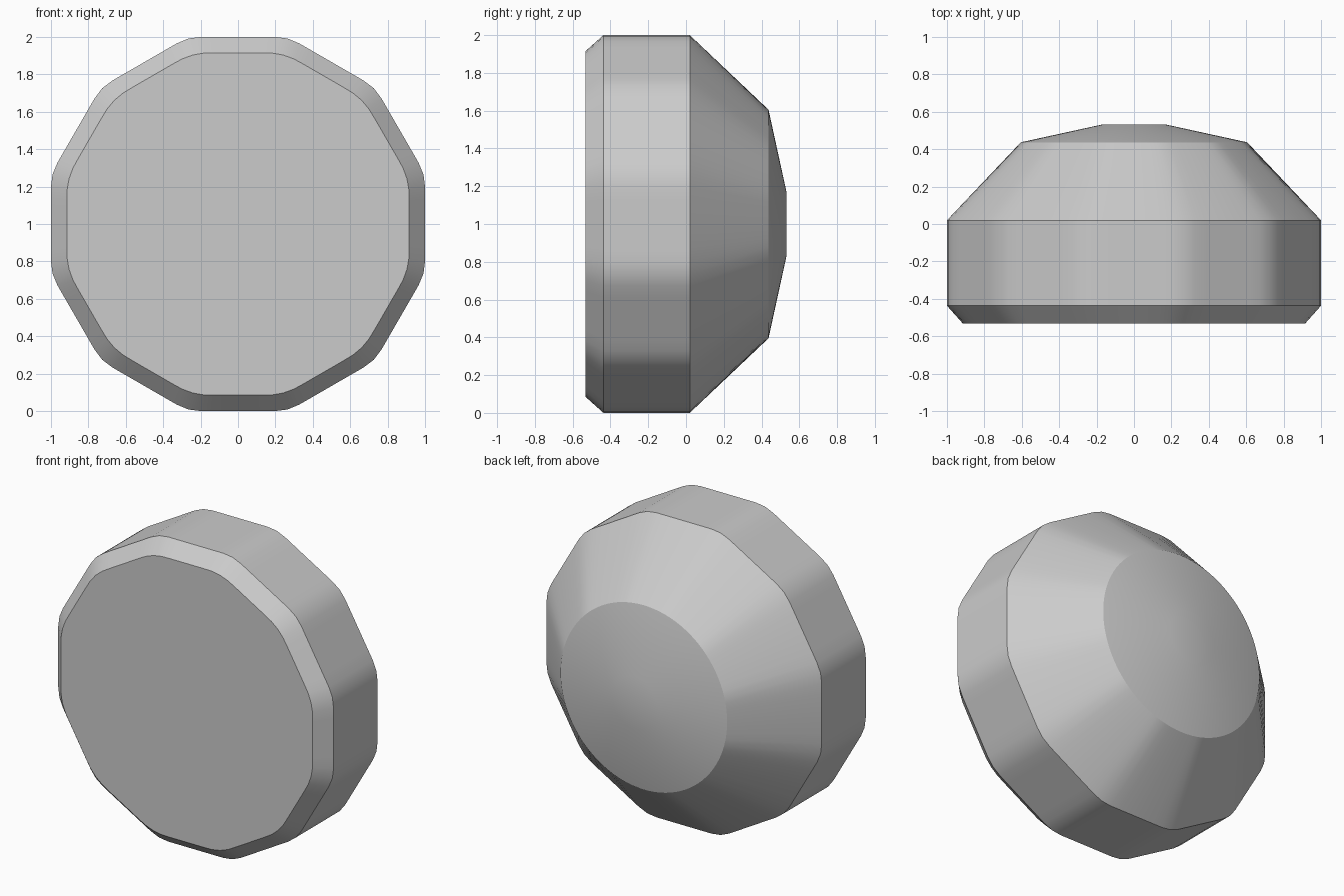
import bpy, bmesh
from math import sin, cos, sqrt, radians, pi

cube = bpy.data.objects.get("Cube")
if cube:
    bpy.data.objects.remove(cube, do_unlink=True)

SIDES = 12
STEPS = 96
HALF = pi / SIDES

grey = bpy.data.materials.new("plain grey")
grey.use_nodes = True
colour = (0.6, 0.6, 0.6, 1)
grey.diffuse_color = colour
grey.node_tree.nodes["Principled BSDF"].inputs["Base Color"].default_value = colour


def reach(angle, apothem, fillet):
    """Distance from the axis to a twelve-sided outline with rounded corners."""
    d = abs((angle + HALF) % (2 * HALF) - HALF)
    centre = (apothem - fillet) / cos(HALF)
    flat_half = (apothem - fillet) * sin(HALF) / cos(HALF)
    if apothem * sin(d) / cos(d) < flat_half:
        return apothem / cos(d)
    e = HALF - d
    return centre * cos(e) + sqrt(fillet ** 2 - (centre * sin(e)) ** 2)


# Sections from front to back: y, apothem, corner radius
sections = [
    (-0.532, 0.915, 0.34),
    (-0.437, 1.0, 0.25),
    (0.02, 1.0, 0.25),
    (0.437, 0.605, 0.605),
    (0.532, 0.17, 0.17),
]

bm = bmesh.new()
rings = []
for y, apothem, fillet in sections:
    ring = []
    for i in range(STEPS):
        a = 2 * pi * i / STEPS
        r = reach(a, apothem, fillet)
        ring.append(bm.verts.new((r * cos(a), y, 1 + r * sin(a))))
    rings.append(ring)

# Rim, chamfer and tapered back
for near, far in zip(rings, rings[1:]):
    for i in range(STEPS):
        j = (i + 1) % STEPS
        bm.faces.new((near[i], near[j], far[j], far[i]))

# Flat front and shallow back tip
bm.faces.new(rings[0])
tip = bm.verts.new((0, sections[-1][0], 1))
for i in range(STEPS):
    bm.faces.new((rings[-1][i], rings[-1][(i + 1) % STEPS], tip))

bmesh.ops.recalc_face_normals(bm, faces=bm.faces)
mesh = bpy.data.meshes.new("knob_body")
bm.to_mesh(mesh)
bm.free()
mesh.materials.append(grey)

knob = bpy.data.objects.new("knob_body", mesh)
bpy.context.collection.objects.link(knob)
bpy.ops.object.select_all(action="DESELECT")
knob.select_set(True)
bpy.context.view_layer.objects.active = knob
bpy.ops.object.shade_smooth_by_angle(angle=radians(25))
